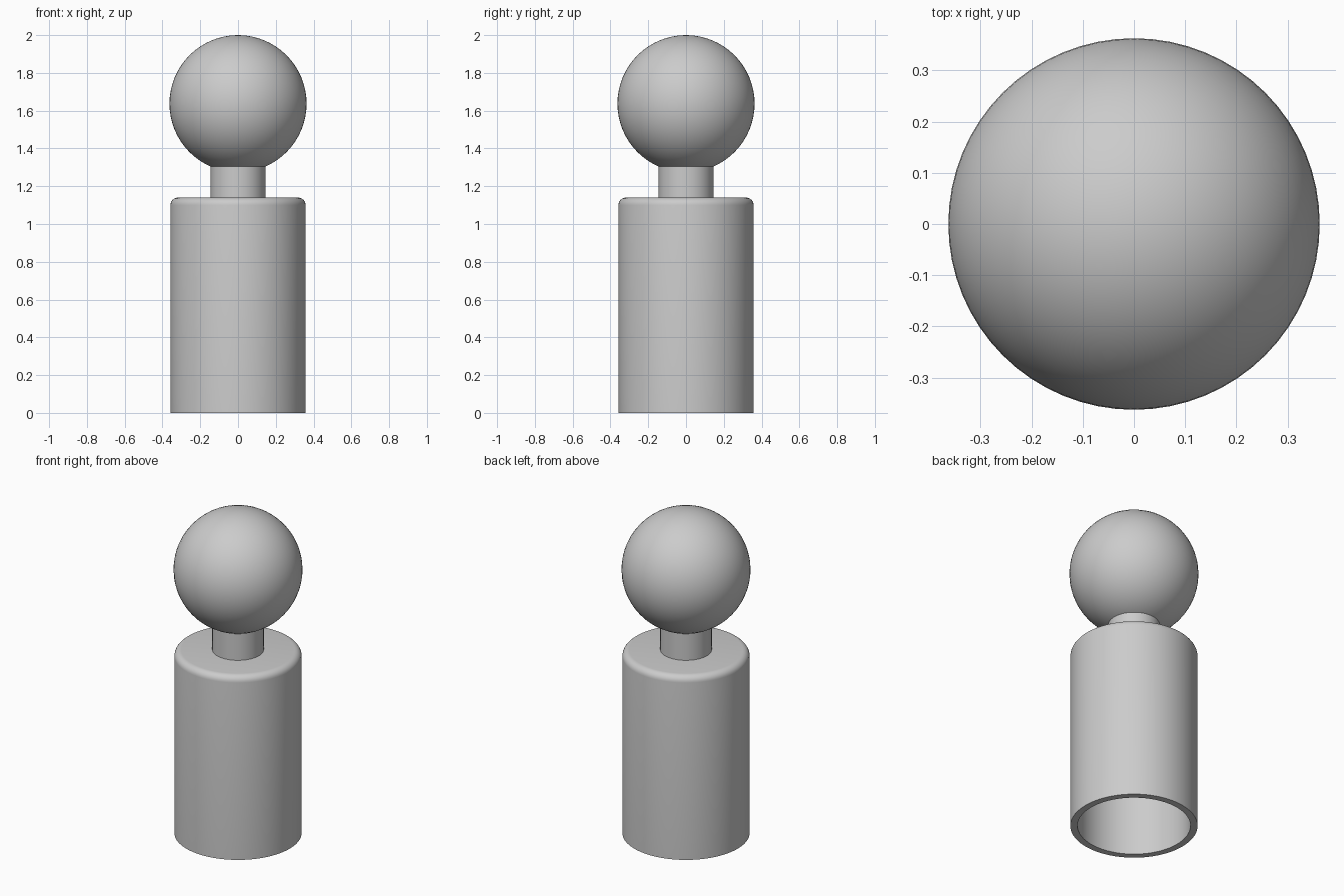
import bpy, math

cube = bpy.data.objects.get("Cube")
if cube:
    bpy.data.objects.remove(cube, do_unlink=True)

grey = bpy.data.materials.new("plain grey")
grey.use_nodes = True
colour = (0.6, 0.6, 0.6, 1)
grey.diffuse_color = colour
grey.node_tree.nodes["Principled BSDF"].inputs["Base Color"].default_value = colour

SEGMENTS = 64
BODY_R, BODY_TOP, WALL, ROUND = 0.358, 1.14, 0.04, 0.04
NECK_R, BALL_R = 0.145, 0.363
BALL_Z = 2 - BALL_R


def lathe(name, profile):
    """Revolve a closed (radius, height) profile that starts and ends on the axis."""
    verts, faces, rings = [], [], []
    for r, z in profile:
        start = len(verts)
        count = SEGMENTS if r > 1e-6 else 1
        for i in range(count):
            a = math.tau * i / SEGMENTS
            verts.append((r * math.cos(a), r * math.sin(a), z))
        rings.append([start + i % count for i in range(SEGMENTS)])
    for low, high in zip(rings, rings[1:]):
        for i in range(SEGMENTS):
            j = (i + 1) % SEGMENTS
            loop = [low[i], low[j], high[j], high[i]]
            faces.append(list(dict.fromkeys(loop)))
    mesh = bpy.data.meshes.new(name)
    mesh.from_pydata(verts, [], faces)
    mesh.materials.append(grey)
    obj = bpy.data.objects.new(name, mesh)
    bpy.context.collection.objects.link(obj)
    bpy.ops.object.select_all(action="DESELECT")
    obj.select_set(True)
    bpy.context.view_layer.objects.active = obj
    bpy.ops.object.shade_smooth_by_angle(angle=math.radians(35))
    return obj


def arc(radius, x, z, start, end, steps):
    """Points on an arc, with angles in degrees measured from the horizontal."""
    angles = [math.radians(start + (end - start) * i / steps) for i in range(steps + 1)]
    return [(x + radius * math.cos(a), z + radius * math.sin(a)) for a in angles]


# Hollow body, open below, with a rounded top rim
bore = BODY_R - WALL
lathe("body", [(0, BODY_TOP - WALL), (bore, BODY_TOP - WALL), (bore, 0), (BODY_R, 0)]
      + arc(ROUND, BODY_R - ROUND, BODY_TOP - ROUND, 0, 90, 6) + [(0, BODY_TOP)])

# Neck, running up into the ball
lathe("neck", [(0, BODY_TOP - 0.01), (NECK_R, BODY_TOP - 0.01),
               (NECK_R, BALL_Z - BALL_R + 0.04), (0, BALL_Z - BALL_R + 0.04)])

# Ball on top
lathe("ball", arc(BALL_R, 0, BALL_Z, -90, 90, 32))
